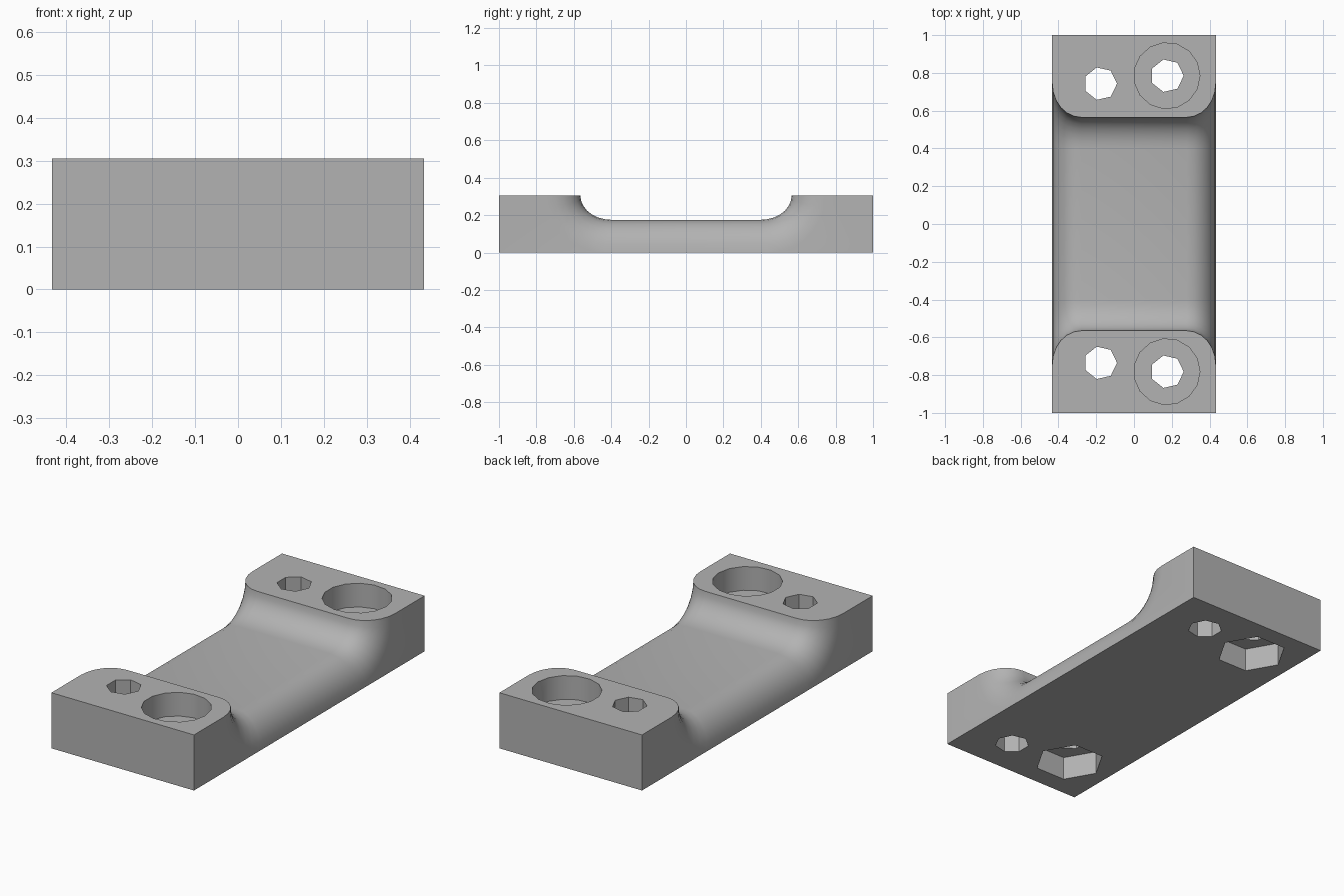
import bpy, bmesh
from math import sin, cos, pi

if "Cube" in bpy.data.objects:
    bpy.data.objects.remove(bpy.data.objects["Cube"])

HALF_W, HALF_L, HEIGHT = 0.433, 1.0, 0.305
BAR_Z, FLAT_X = 0.175, 0.28
CORNER_STEPS, FILLET_STEPS = 6, 7

grey = bpy.data.materials.new("plain grey")
grey.use_nodes = True
grey.diffuse_color = (0.45, 0.45, 0.45, 1)
grey.node_tree.nodes["Principled BSDF"].inputs["Base Color"].default_value = grey.diffuse_color


def column(side, a):
    """Points along one lengthwise line of the bar and its end fillets."""
    x = side * (FLAT_X + (HALF_W - FLAT_X) * sin(a))
    low_y, low_z = 0.40 + 0.04 * (1 - cos(a)), BAR_Z * cos(a)
    top_y = 0.565 + 0.18 * (1 - cos(a))
    half = []
    for i in range(FILLET_STEPS + 1):
        t = i / FILLET_STEPS * pi / 2
        half.append((x, low_y + (top_y - low_y) * sin(t),
                     low_z + (HEIGHT - low_z) * (1 - cos(t))))
    return [(px, -py, pz) for px, py, pz in reversed(half)] + half


# Body: scooped upper surface closed by flat sides, ends and base
bm = bmesh.new()
angles = [i / CORNER_STEPS * pi / 2 for i in range(CORNER_STEPS + 1)]
lines = [column(-1, a) for a in reversed(angles)] + [column(1, a) for a in angles]
grid = [[bm.verts.new(p) for p in line] for line in lines]
for left, right in zip(grid, grid[1:]):
    for i in range(len(left) - 1):
        bm.faces.new((left[i], right[i], right[i + 1], left[i + 1])).smooth = True

n = FILLET_STEPS + 1
base = []
for end in (-1, 1):
    low = [bm.verts.new((s * HALF_W, end * HALF_L, 0)) for s in (-1, 1)]
    top = [bm.verts.new((s * HALF_W, end * HALF_L, HEIGHT)) for s in (-1, 1)]
    rim = [line[0 if end < 0 else -1] for line in grid]
    bm.faces.new((low[0], low[1], top[1], top[0]))
    bm.faces.new(rim + [top[1], top[0]])
    for k, line in enumerate((grid[0], grid[-1])):
        curve = line[:n] if end < 0 else line[:n - 1:-1]
        bm.faces.new([low[k], top[k]] + curve)
    base.append(low)
bm.faces.new((base[0][0], grid[0][n - 1], grid[0][n], base[1][0],
              base[1][1], grid[-1][n], grid[-1][n - 1], base[0][1]))
bmesh.ops.recalc_face_normals(bm, faces=bm.faces[:])
mesh = bpy.data.meshes.new("handle_body")
bm.to_mesh(mesh)
bm.free()
body = bpy.data.objects.new("handle_body", mesh)
bpy.context.collection.objects.link(body)
mesh.materials.append(grey)


def cut_hole(name, sides, radius, x, y, low, high):
    """Cut a vertical prism-shaped hole out of the body."""
    bpy.ops.mesh.primitive_cylinder_add(
        vertices=sides, radius=radius, depth=high - low,
        location=(x, y, (low + high) / 2), rotation=(0, 0, -pi / 2))
    cutter = bpy.context.object
    cutter.name = name
    cutter.hide_render = True
    cutter.data.materials.append(grey)
    mod = body.modifiers.new(name, 'BOOLEAN')
    mod.operation, mod.solver, mod.object = 'DIFFERENCE', 'EXACT', cutter
    bpy.context.view_layer.objects.active = body
    bpy.ops.object.modifier_apply(modifier=name)
    bpy.data.objects.remove(cutter)


# Bolt holes, round counterbores on top, hexagonal nut recesses below
BELOW, ABOVE = -0.1, HEIGHT + 0.1
for small_y, large_y in ((0.743, 0.785), (-0.735, -0.782)):
    cut_hole("left_bolt_hole", 7, 0.088, 0.175, large_y, BELOW, ABOVE)
    cut_hole("counterbore", 15, 0.175, 0.174, large_y, BAR_Z, ABOVE)
    cut_hole("right_bolt_hole", 7, 0.088, -0.178, small_y, BELOW, ABOVE)
    cut_hole("nut_recess", 6, 0.18, -0.178, small_y, BELOW, 0.13)

bpy.ops.object.select_all(action='DESELECT')
body.select_set(True)
bpy.context.view_layer.objects.active = body
bpy.ops.object.shade_smooth_by_angle(angle=pi / 6)
